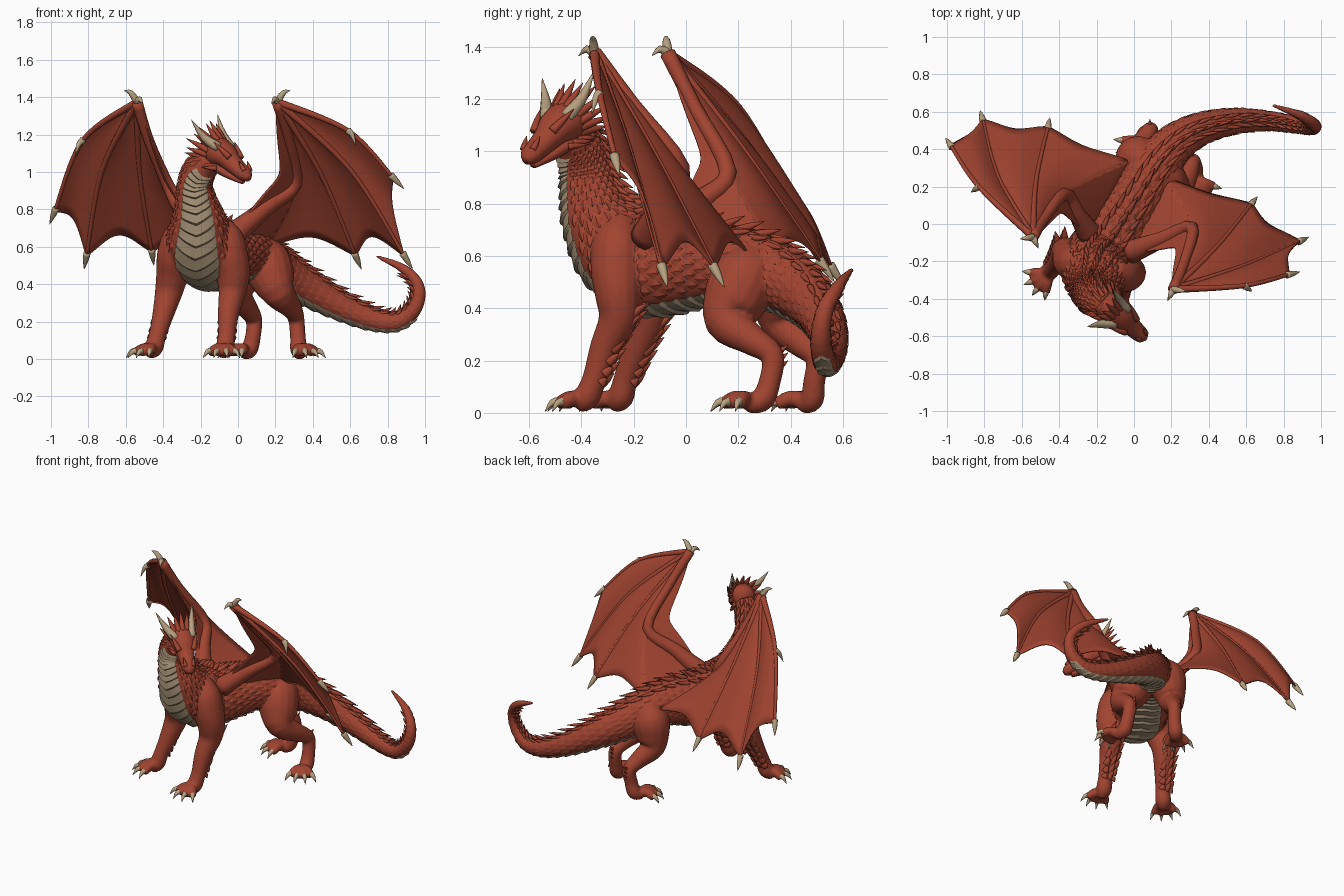
import bpy, bmesh, math, random
from mathutils import Vector

random.seed(4)
cube = bpy.data.objects.get("Cube")
if cube:
    bpy.data.objects.remove(cube)


def material(name, rgb):
    mat = bpy.data.materials.new(name)
    mat.use_nodes = True
    mat.diffuse_color = (*rgb, 1)
    bsdf = mat.node_tree.nodes["Principled BSDF"]
    bsdf.inputs["Base Color"].default_value = (*rgb, 1)
    bsdf.inputs["Roughness"].default_value = 0.7
    return mat


RED = material("red_hide", (0.36, 0.058, 0.03))
CREAM = material("belly_cream", (0.36, 0.27, 0.17))
HORN = material("horn_tan", (0.48, 0.36, 0.22))


def make(name, bm, mat, smooth=True):
    bmesh.ops.recalc_face_normals(bm, faces=bm.faces)
    mesh = bpy.data.meshes.new(name)
    bm.to_mesh(mesh)
    bm.free()
    mesh.materials.append(mat)
    mesh.polygons.foreach_set("use_smooth", [smooth] * len(mesh.polygons))
    obj = bpy.data.objects.new(name, mesh)
    bpy.context.collection.objects.link(obj)
    return obj


def cat(rows, t):
    """Smooth curve through rows of numbers, t counted in rows."""
    i = max(0, min(int(t), len(rows) - 2))
    u = t - i
    near = [rows[max(0, min(len(rows) - 1, i + k))] for k in (-1, 0, 1, 2)]
    return [0.5 * (2 * b + (c - a) * u + (2 * a - 5 * b + 4 * c - d) * u * u
                   + (3 * b - a - 3 * c + d) * u ** 3) for a, b, c, d in zip(*near)]


def frame(rows, t, lat=None):
    v, end = cat(rows, t), len(rows) - 1
    ahead, behind = cat(rows, min(t + 0.1, end)), cat(rows, max(t - 0.1, 0))
    tan = (Vector(ahead[:3]) - Vector(behind[:3])).normalized()
    if len(v) > 5:
        yaw = math.radians(v[5])
        lat = Vector((math.cos(yaw), math.sin(yaw), 0))
    elif lat is None:
        lat = tan.orthogonal()
    lat = (lat - tan * lat.dot(tan)).normalized()
    rw = max(v[3], 0.001)
    rh = max(v[4], 0.001) if len(v) > 4 else rw
    return Vector(v[:3]), lat, lat.cross(tan), rw, rh


def on_ring(ring, ang, off=0.0):
    c, lat, up, rw, rh = ring
    return c + lat * math.cos(ang) * (rw + off) + up * math.sin(ang) * (rh + off)


def tube(bm, rows, sides=14, steps=4):
    lat, last = None, None
    for k in range((len(rows) - 1) * steps + 1):
        ring = frame(rows, k / steps, lat)
        lat = ring[1]
        verts = [bm.verts.new(on_ring(ring, math.tau * j / sides)) for j in range(sides)]
        if last:
            for j in range(sides):
                n = (j + 1) % sides
                bm.faces.new((last[j], last[n], verts[n], verts[j]))
        else:
            bm.faces.new(verts[::-1])
        last = verts
    bm.faces.new(last)


def spike(bm, base, tip, r, sag=(0, 0, 0)):
    base, tip = Vector(base), Vector(tip)
    mid = base.lerp(tip, 0.5) + Vector(sag)
    tube(bm, [(*base, r), (*mid, r * 0.7), (*tip, 0.001)], 8, 3)


# Spine from nape to tail tip: x, y, z, half width, half height, yaw
SPINE = [(-.14, -.44, 1.08, .07, .075, 20), (-.2, -.405, 1.02, .085, .09, 8),
         (-.23, -.38, .94, .09, .098, 0), (-.225, -.365, .85, .107, .112, 0),
         (-.21, -.33, .74, .142, .142, -5), (-.2, -.25, .63, .18, .185, -12),
         (-.15, -.13, .56, .185, .187, -25), (-.06, .02, .56, .165, .162, -30),
         (.03, .16, .57, .145, .142, -32), (.11, .3, .54, .13, .132, -38),
         (.22, .43, .47, .107, .113, -55), (.36, .51, .385, .087, .092, -72),
         (.54, .55, .285, .07, .072, -82), (.72, .55, .21, .054, .057, -86),
         (.86, .53, .2, .045, .047, -92), (.95, .515, .28, .039, .039, -95),
         (.965, .53, .39, .032, .032, -95), (.89, .58, .48, .025, .025, -95),
         (.74, .635, .55, .009, .009, -95)]
LEGS = [
    [(-.11, -.24, .74, .05), (-.07, -.26, .65, .095), (-.045, -.265, .55, .1), (-.025, -.26, .46, .09),
     (-.03, -.26, .36, .075), (-.05, -.31, .25, .058), (-.06, -.35, .13, .047), (-.07, -.38, .06, .05),
     (-.08, -.42, .035, .035)],
    [(-.26, -.2, .75, .05), (-.3, -.21, .66, .095), (-.335, -.2, .56, .098), (-.35, -.165, .46, .088),
     (-.37, -.15, .36, .075), (-.4, -.19, .24, .058), (-.43, -.23, .13, .047), (-.45, -.25, .06, .05),
     (-.48, -.28, .035, .035)],
    [(.11, .26, .64, .05), (.145, .24, .55, .12), (.18, .19, .44, .125), (.22, .16, .35, .088),
     (.28, .25, .28, .06), (.31, .33, .22, .045), (.32, .32, .12, .042), (.325, .29, .05, .046),
     (.335, .23, .035, .035)],
    [(.07, .33, .62, .05), (.03, .35, .53, .115), (.01, .355, .43, .11), (0, .37, .34, .08),
     (.05, .44, .27, .058), (.085, .5, .21, .045), (.08, .49, .12, .042), (.06, .48, .05, .046),
     (.03, .44, .035, .035)]]
FEET = [(-.075, -.4, -98), (-.46, -.27, -142), (.335, .23, -62), (.03, .44, -140)]

# Body, legs and toes blended into one hide, with claws kept apart
hide, claws = bmesh.new(), bmesh.new()
tube(hide, SPINE, 24)
for leg in LEGS:
    tube(hide, leg, 16)
for x, y, heading in FEET:
    for spread in (-45, -15, 15, 45):
        a = math.radians(heading + spread)
        reach = lambda f, z: (x + math.cos(a) * f, y + math.sin(a) * f, z)
        tube(hide, [(*reach(-.01, .045), .034), (*reach(.045, .055), .031), (*reach(.095, .032), .024)], 10)
        spike(claws, reach(.085, .042), reach(.14, .005), .019, (0, 0, .015))
body = make("body_and_legs", hide, RED)
remesh = body.modifiers.new("blend", 'REMESH')
remesh.mode, remesh.voxel_size, remesh.use_smooth_shade = 'VOXEL', 0.009, True
relax = body.modifiers.new("relax", 'SMOOTH')
relax.factor, relax.iterations = 0.5, 4

# Overlapping belly plates, each a chevron band on the underside
plates = bmesh.new()
t, end = 0.8, len(SPINE) - 2
while t < 14.2:
    step = 0.34
    half = math.radians(41 if t < 9 else 46)
    rows = []
    for along, off in ((0, .003), (step * 0.9, .015), (step * 1.15, .003)):
        row = []
        for j in range(11):
            u = j / 5 - 1
            ring = frame(SPINE, t + along + 0.22 * (1 - abs(u)))
            lift = off * min(1, ring[3] / 0.1) * (1 - 0.5 * u * u)
            row.append(plates.verts.new(on_ring(ring, half * u - math.pi / 2, lift)))
        rows.append(row)
    for a, b in zip(rows, rows[1:]):
        for j in range(10):
            plates.faces.new((a[j], a[j + 1], b[j + 1], b[j]))
    t += step
make("belly_plates", plates, CREAM, False)

# Low pointed scales over neck, flanks and tail
scales = bmesh.new()
t, odd = 0.3, 0
while t < end:
    count = 17 if t < 10 else 11
    gap = math.radians(260) / count
    for k in range(count):
        a = math.radians(-38) + gap * (k + 0.5 * odd)
        s = random.uniform(0.9, 1.15)
        ring, wide, far = (frame(SPINE, t + d) for d in (0, 0.15, 0.36 * s))
        thick = (0.085 if t < 5 else 0.045) * ring[3]
        root = scales.verts.new(on_ring(ring, a, -.002))
        tip = scales.verts.new(on_ring(far, a, thick * s))
        ridge = scales.verts.new(on_ring(wide, a, thick * 0.9))
        for side in (-1, 1):
            edge = scales.verts.new(on_ring(wide, a + side * gap * 0.55, .001))
            scales.faces.new((root, edge, ridge))
            scales.faces.new((edge, tip, ridge))
    t, odd = t + 0.28, 1 - odd
make("hide_scales", scales, RED, False)

# Ridge spikes along the back, elbow fins and heel spurs
spines = bmesh.new()
t = 0.2
while t < end:
    for a, size in ((90, 1), (66, 0.6), (114, 0.6)):
        a = math.radians(a)
        ring, far = frame(SPINE, t), frame(SPINE, min(t + 0.55, end + 1))
        tall = size * (0.022 + 0.2 * ring[3])
        spike(spines, on_ring(ring, a, -.01), on_ring(far, a, tall), 0.01 + 0.06 * ring[3] * size)
    t += 0.42
for leg in LEGS[:2]:
    for k in range(7):
        p = Vector(cat(leg, 4 + 0.36 * k)[:3])
        for side in (-1, 0, 1):
            grow = 1 - 0.09 * k - 0.25 * abs(side)
            base = p + Vector((side * .03, .03, 0))
            spike(spines, base, base + Vector((side * .03, .11, .08)) * grow, .024)
for leg in LEGS[2:]:
    p = Vector(leg[5][:3])
    for k in range(3):
        spike(spines, p + Vector((0, .01, -.03 * k)), p + Vector((0, .06, .04 - .03 * k)), .016)

# Head, set in its own turned frame: forward, side, up
HEAD = Vector((-.1, -.47, 1.1))
FWD, SIDE = Vector((.68, -.61, -.5)).normalized(), Vector((.66, .75, 0)).normalized()
UP = FWD.cross(SIDE).normalized()


def at_head(f, s, v):
    return HEAD + FWD * f + SIDE * s + UP * v


def head_part(name, rows):
    bm = bmesh.new()
    tube(bm, [(*at_head(f, 0, v), w, h, 48.6) for f, v, w, h in rows], 18)
    make(name, bm, RED)


head_part("skull", [(-.09, -.02, .06, .07), (-.03, 0, .082, .082), (.04, .01, .076, .068),
                    (.1, 0, .058, .052), (.17, -.008, .048, .043), (.22, -.012, .042, .037),
                    (.252, -.02, .018, .018)])
head_part("jaw", [(-.03, -.055, .06, .035), (.04, -.064, .052, .032), (.13, -.06, .04, .025),
                  (.22, -.052, .02, .014)])
for k in range(13):
    a = math.radians(-40 + 260 * k / 12)
    c, s = math.cos(a), math.sin(a)
    long = random.uniform(.12, .16)
    spike(spines, at_head(-.02, c * .065, s * .065), at_head(-long, c * .12, s * .12), .019)
horns = bmesh.new()
for side, tip in ((1, (-.11, -.35, 1.31)), (-1, (-.25, -.55, 1.28))):
    spike(horns, at_head(.02, side * .05, .045), tip, .029, UP * -.02)
    spike(spines, at_head(.11, side * .046, .035), at_head(.0, side * .085, .07), .018)
    spike(spines, at_head(.22, side * .024, .014), at_head(.17, side * .034, .045), .014)
    for k in range(3):
        spike(spines, at_head(.03 * k, side * .05, -.06), at_head(.03 * k - .07, side * .085, -.09), .014)
make("horns", horns, HORN)
make("spikes_and_fins", spines, RED)


# Wings: wrist, knuckle, three finger tips, elbow, shoulder, body join
def wing(name, side, *points):
    wrist, knuckle, tip_a, tip_b, tip_c, elbow, root, join = map(Vector, points)
    bow = Vector((side * .05, 0, .05))
    fingers = [[wrist, knuckle, tip_a], [wrist, wrist.lerp(tip_b, 0.5) + bow, tip_b],
               [wrist, wrist.lerp(tip_c, 0.5) + bow * 0.5, tip_c]]
    arm = [wrist, elbow, join]
    lines = [lambda t, f=f: Vector(cat(f, 2 * t)) for f in fingers + [arm]]
    skin, bones = bmesh.new(), bmesh.new()

    def panel(a, b, scallop, billow, n=14):
        grid = []
        for i in range(n + 1):
            row = []
            for j in range(n + 1):
                u = j / n
                arch = math.sin(math.pi * u)
                t = i / n * (1 - scallop * arch)
                p = a(t).lerp(b(t), u) + Vector((0, .03, .02)) * arch * t * billow
                row.append(skin.verts.new(p))
            grid.append(row)
        for r, q in zip(grid, grid[1:]):
            for j in range(n):
                skin.faces.new((r[j], r[j + 1], q[j + 1], q[j]))

    for a, b, scallop in zip(lines, lines[1:], (.1, .13, .11)):
        panel(a, b, scallop, 1)
    to_root = lambda t: elbow.lerp(root, t)
    panel(lambda t: lines[3](0.5 + t / 2), to_root, 0, 0)
    # Skin web in front of the elbow, from wrist to shoulder
    panel(lambda t: lines[3](0.5 - t / 2), to_root, .55, 0)
    bmesh.ops.remove_doubles(skin, verts=skin.verts, dist=0.0004)
    thick = make(name + "_membrane", skin, RED).modifiers.new("thickness", 'SOLIDIFY')
    thick.thickness, thick.offset = 0.008, 0

    tube(bones, [(*root, .065), (*root.lerp(elbow, 0.5), .045), (*elbow, .034),
                 (*lines[3](.25), .028), (*wrist, .03)], 12)
    for f in fingers:
        tube(bones, [(*p, r) for p, r in zip(f, (.02, .013, .01))], 10, 8)
        out = (f[2] - f[1]).normalized()
        spike(claws, f[2] - out * .02, f[2] + out * .085, .02)
    make(name + "_bones", bones, RED)
    for p, q in ((wrist, (side * .07, -.01, .06)), (wrist, (-side * .03, -.06, -.01)),
                 (knuckle, (side * .04, -.03, -.08))):
        spike(claws, p, p + Vector(q), .02, (0, 0, .02))


wing("left_wing", 1, (.21, -.35, 1.375), (.59, -.33, 1.22), (.83, -.27, .97), (.89, -.09, .55),
     (.63, .11, .55), (.31, -.02, .94), (-.02, -.15, .67), (.15, .25, .6))
wing("right_wing", -1, (-.54, -.07, 1.375), (-.83, .2, 1.17), (-.98, .42, .79), (-.81, .56, .55),
     (-.46, .52, .57), (-.37, .16, .92), (-.24, -.05, .69), (-.03, .34, .6))
make("claws", claws, HORN)
